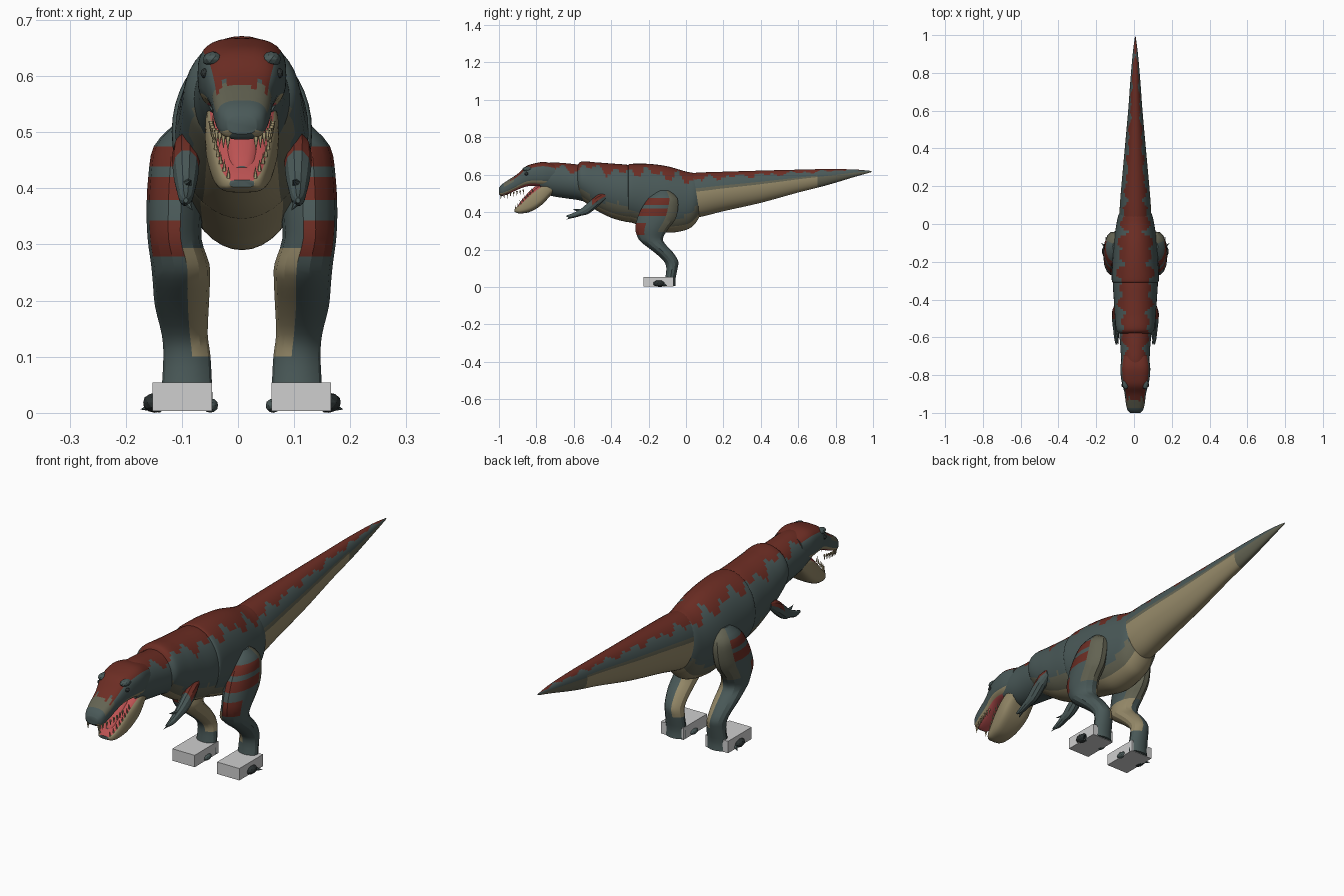
import bpy, bmesh, math
from mathutils import Vector, Matrix

if "Cube" in bpy.data.objects:
    bpy.data.objects.remove(bpy.data.objects["Cube"])

CX = 0.007  # small sideways offset of the whole figure
NAMES = ["slate", "red", "tan", "olive", "pink", "grey", "dark", "cream"]
COLS = [(.068, .10, .098), (.15, .026, .017), (.30, .25, .14), (.125, .125, .085),
        (.50, .085, .085), (.62, .62, .62), (.025, .032, .032), (.45, .37, .2)]
MATS = []
for nm, c in zip(NAMES, COLS):
    m = bpy.data.materials.new(nm)
    m.diffuse_color = (*c, 1)
    m.use_nodes = True
    m.node_tree.nodes["Principled BSDF"].inputs["Base Color"].default_value = m.diffuse_color
    MATS.append(m)
SLATE, RED, TAN, OLIVE, PINK, GREY, DARK, CREAM = range(8)


def smooth_stations(st, n):
    """Catmull-Rom interpolation of station tuples."""
    out = []
    for i in range(len(st) - 1):
        p0, p1, p2, p3 = st[max(i - 1, 0)], st[i], st[i + 1], st[min(i + 2, len(st) - 1)]
        for k in range(n):
            t = k / n
            out.append([.5 * (2 * b + (c - a) * t + (2 * a - 5 * b + 4 * c - d) * t * t
                              + (3 * b - a - 3 * c + d) * t ** 3)
                        for a, b, c, d in zip(p0, p1, p2, p3)])
    return out + [list(st[-1])]


def finish(bm, name, angle):
    bmesh.ops.recalc_face_normals(bm, faces=bm.faces)
    me = bpy.data.meshes.new(name)
    bm.to_mesh(me)
    bm.free()
    for m in MATS:
        me.materials.append(m)
    ob = bpy.data.objects.new(name, me)
    bpy.context.collection.objects.link(ob)
    if angle:
        bpy.ops.object.select_all(action='DESELECT')
        ob.select_set(True)
        bpy.context.view_layer.objects.active = ob
        bpy.ops.object.shade_smooth_by_angle(angle=math.radians(angle))
    return ob


def skin(name, rings, rule, angle=40):
    """Skin a list of rings; rule(centre, section angle) gives the colour."""
    bm = bmesh.new()
    vs = [[bm.verts.new(p) for p in r] for r in rings]
    k = len(rings[0])
    for a, b in zip(vs, vs[1:]):
        for j in range(k):
            f = bm.faces.new((a[j], a[(j + 1) % k], b[(j + 1) % k], b[j]))
            f.material_index = rule(f.calc_center_median(), (j + .5) / k * math.tau)
    for cap in (vs[0], vs[-1]):
        bm.faces.new(cap)
    return finish(bm, name, angle)


def spow(v, p):
    return math.copysign(abs(v) ** p, v)


def body(name, st, rule, n=8, sides=40, p=1.0, off=0, angle=40):
    """Loft along y from stations (y, top, bottom, half width)."""
    rings = []
    for y, zt, zb, w in smooth_stations(st, n):
        rings.append([(CX + off + w * spow(math.cos(a), p), y,
                       (zt + zb) / 2 + (zt - zb) / 2 * spow(math.sin(a), p))
                      for a in (j / sides * math.tau for j in range(sides))])
    return skin(name, rings, rule, angle)


def upright(name, st, side, rule, n=2, sides=10):
    """Loft along z from stations (z, x, y, x radius, y radius)."""
    rings = [[(CX + side * (x + rx * math.cos(a)), y + ry * math.sin(a), z)
              for a in (j / sides * math.tau for j in range(sides))]
             for z, x, y, rx, ry in smooth_stations(st, n)]
    return skin(name, rings, rule, 25)


def blob(name, loc, scale, col):
    bm = bmesh.new()
    bmesh.ops.create_icosphere(bm, subdivisions=2, radius=1,
                               matrix=Matrix.Translation(loc) @ Matrix.Diagonal((*scale, 1)))
    for f in bm.faces:
        f.material_index = col
    return finish(bm, name, 0)


def spikes(name, items, col, sides=5):
    """Cones given as (base, tip, radius), in one object."""
    bm = bmesh.new()
    for base, tip, r in items:
        base, d = Vector(base), Vector(tip) - Vector(base)
        mat = Matrix.Translation(base + d / 2) @ d.to_track_quat('Z', 'Y').to_matrix().to_4x4()
        bmesh.ops.create_cone(bm, cap_ends=True, segments=sides, radius1=r, radius2=0,
                              depth=d.length, matrix=mat)
    for f in bm.faces:
        f.material_index = col
    return finish(bm, name, 0)


# Camouflage rules
def drip(y):
    return abs(((y / .085) % 1) * 2 - 1) * .75 + .25 * math.sin(y * 41)


def trunk_rule(c, a):
    h = math.sin(a)
    if h > .86 - .36 * drip(c.y):
        return RED
    if h < -.8:
        return TAN
    return OLIVE if h < -.5 + .12 * math.sin(c.y * 30) else SLATE


def tail_rule(c, a):
    h = math.sin(a)
    if h > .84 - .3 * drip(c.y) + max(0, c.y - .68) * .6:
        return RED
    if c.y > .7:
        return OLIVE if h < .1 else SLATE
    return TAN if h < .13 else OLIVE if h < .35 else SLATE


def neck_rule(c, a):
    return RED if math.sin(a) > .82 - .4 * drip(c.y + .02) else SLATE


def skull_rule(c, a):
    h = math.sin(a)
    if h < -.7 and c.y > -.985:
        return PINK
    if h > .6 and c.y > -.93 + .02 * math.sin(c.x * 200):
        return RED
    if c.y < -.72 and -.8 < h < -.35:
        return TAN
    return OLIVE if -.97 < c.y < -.92 and h > .2 else SLATE


def jaw_rule(c, a):
    return PINK if math.sin(a) > .55 else TAN


# Trunk: overlapping shells
body("tail", [(-.03, .605, .36, .085), (.08, .612, .375, .083), (.2, .616, .405, .074),
              (.4, .622, .45, .056), (.6, .627, .505, .038), (.75, .63, .543, .027),
              (.9, .628, .588, .014), (.992, .62, .614, .002)], tail_rule, n=12)
body("hips", [(-.31, .65, .36, .115), (-.295, .658, .346, .125), (-.2, .658, .315, .121),
              (-.1, .645, .29, .115), (0, .617, .305, .1), (.05, .606, .34, .088),
              (.085, .58, .40, .065)], trunk_rule)
body("chest", [(-.585, .64, .50, .075), (-.56, .67, .468, .1), (-.48, .666, .41, .109),
               (-.4, .66, .37, .114), (-.32, .654, .348, .119), (-.27, .645, .345, .115)], trunk_rule)
body("neck", [(-.78, .655, .51, .068), (-.72, .665, .487, .075), (-.65, .662, .475, .079),
              (-.58, .655, .465, .085), (-.52, .65, .45, .088)], neck_rule)

# Head
body("skull", [(-.70, .655, .54, .07), (-.76, .668, .535, .079), (-.82, .658, .54, .075),
               (-.86, .642, .535, .066), (-.90, .605, .52, .056), (-.95, .572, .497, .05),
               (-.985, .548, .487, .041), (-1.0, .528, .497, .026)], skull_rule, n=5, sides=32, p=.7)
body("lower_jaw", [(-.715, .57, .50, .06), (-.77, .55, .44, .066), (-.83, .505, .403, .058),
                   (-.88, .452, .393, .046), (-.905, .428, .396, .036), (-.917, .415, .402, .022)],
     jaw_rule, n=5, sides=28, p=.6)
body("tongue", [(-.77, .565, .53, .03), (-.83, .518, .49, .03), (-.88, .462, .44, .022),
                (-.895, .44, .43, .01)], lambda c, a: PINK, n=3, sides=12)
for s in (-1, 1):
    blob("brow_ridge", (CX + s * .052, -.845, .63), (.018, .03, .014), SLATE)
    blob("eye", (CX + s * .066, -.853, .605), (.008, .011, .009), DARK)
teeth = []
for s in (-1, 1):
    for i in range(8):
        t = i / 7
        y, z, x = -.87 - .12 * t, .52 - .028 * t, CX + s * (.055 - .03 * t ** 2)
        teeth.append(((x, y, z), (x, y, z - .026), .005))
        y, z, x = -.82 - .09 * t, .508 - .09 * t, CX + s * (.052 - .028 * t ** 2)
        teeth.append(((x, y, z), (x, y - .005, z + .022), .004))
spikes("teeth", teeth, CREAM)

# Arms, legs and feet
leg = [(.515, .09, -.12, .03, .035), (.475, .112, -.123, .045, .078), (.42, .118, -.14, .049, .1),
       (.36, .12, -.16, .05, .105), (.31, .12, -.183, .048, .09), (.265, .11, -.19, .052, .07),
       (.235, .108, -.175, .051, .061), (.19, .107, -.125, .048, .052), (.14, .102, -.081, .041, .04),
       (.1, .098, -.075, .042, .031), (.04, .098, -.084, .045, .028), (.005, .098, -.084, .046, .03)]


def leg_rule(c, a):
    outer, back = math.cos(a), math.sin(a)
    if c.z < .3 and outer < -.25 and c.z > .1:
        return TAN
    if c.z > .27 and outer > -.3 and back < .35 and \
            (.28 < c.z < .34 and back < -.3 or .38 < c.z < .41 or .44 < c.z < .47):
        return RED
    if c.z > .3 and back > .25:
        return OLIVE
    return SLATE


def arm_rule(c, a):
    return RED if c.y > -.5 and math.sin(a) > .3 else SLATE


for s, side in ((-1, "left"), (1, "right")):
    upright(side + "_leg", leg, s, leg_rule, n=3, sides=14)
    body(side + "_arm", [(-.43, .50, .47, .012), (-.47, .495, .43, .024), (-.52, .455, .39, .022),
                         (-.56, .42, .38, .017), (-.605, .395, .368, .012), (-.638, .383, .374, .004)],
         arm_rule, n=3, sides=10, off=s * .1, angle=25)
    x = CX + s * .1
    spikes(side + "_fingers", [((x, -.55, .405), (x - s * .01, -.61, .415), .012),
                               ((x, -.6, .38), (x - s * .012, -.64, .36), .01)], SLATE, 6)
    # Outer and inner toes peeking out of the foot block
    blob(side + "_outer_toe", (CX + s * .155, -.145, .018), (.022, .032, .018), DARK)
    spikes(side + "_outer_claw", [((CX + s * .148, -.13, .014), (CX + s * .181, -.1, .006), .014)], SLATE, 6)
    blob(side + "_inner_toe", (CX + s * .056, -.14, .013), (.014, .025, .013), SLATE)
    # Grey foot block
    bm = bmesh.new()
    bmesh.ops.create_cube(bm, size=1, matrix=Matrix.Translation((CX + s * .106, -.148, .0285))
                          @ Matrix.Diagonal((.106, .16, .051, 1)))
    for f in bm.faces:
        f.material_index = GREY
    finish(bm, side + "_foot_block", 0)
